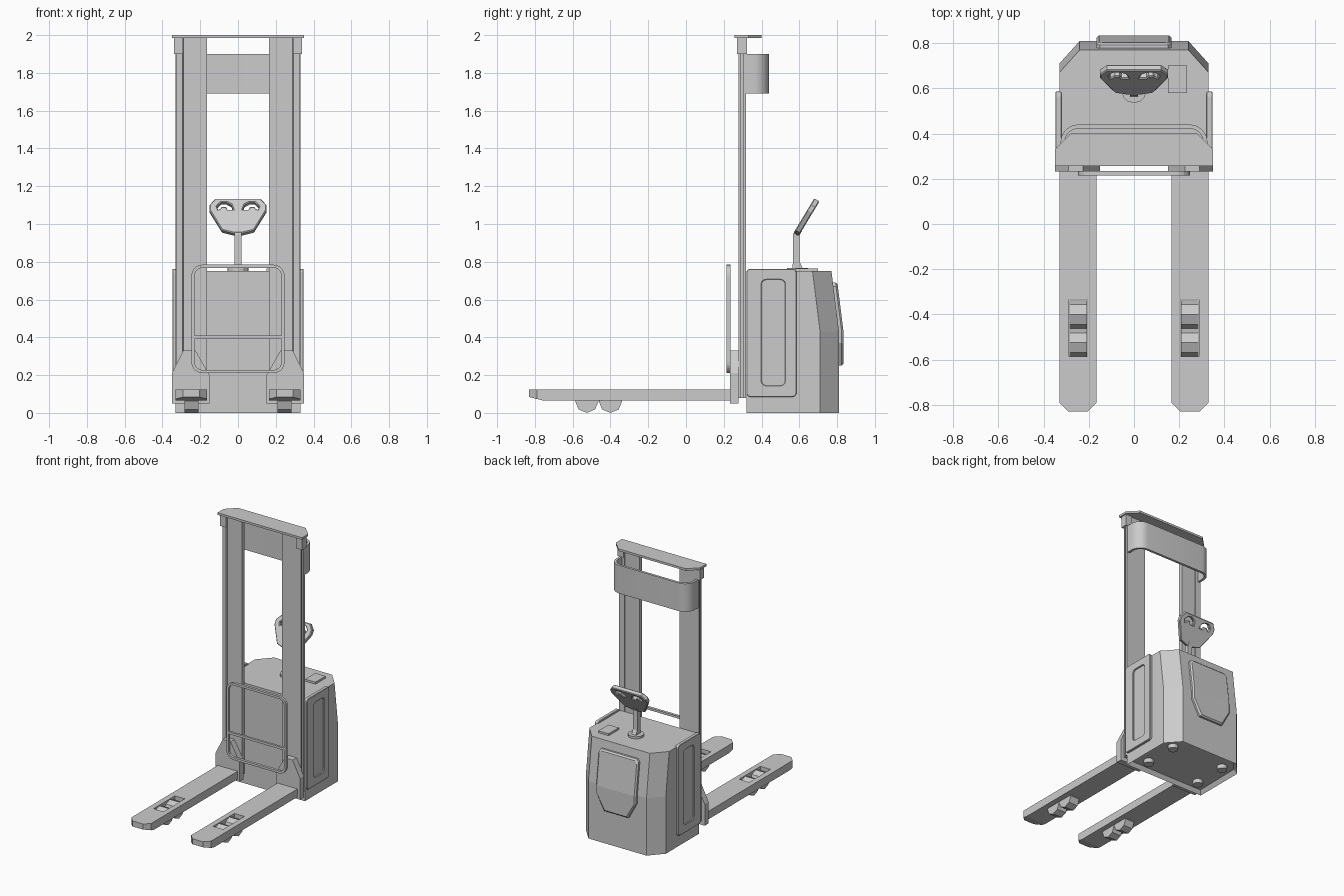
import bpy, bmesh, math
from mathutils import Matrix, Vector

if "Cube" in bpy.data.objects:
    bpy.data.objects.remove(bpy.data.objects["Cube"])

PLANES = {
    "top": Matrix.Identity(3),                                # (x, y), extruded along z
    "front": Matrix(((1, 0, 0), (0, 0, -1), (0, 1, 0))),      # (x, z), extruded along y
    "side": Matrix(((0, 0, 1), (1, 0, 0), (0, 1, 0))),        # (y, z), extruded along x
}
AXIS = {"top": (0, 0, 1), "front": (0, 1, 0), "side": (1, 0, 0)}


def plate(name, loops, lo, hi, plane="top", bevel=0.0):
    """Extrude outlines (first outer, then holes) between lo and hi."""
    cu = bpy.data.curves.new(name, "CURVE")
    cu.dimensions, cu.fill_mode = "2D", "BOTH"
    cu.extrude = abs(hi - lo) / 2 - bevel
    cu.bevel_depth, cu.bevel_resolution, cu.offset = bevel, 0, -bevel
    for loop in loops:
        sp = cu.splines.new("POLY")
        sp.points.add(len(loop) - 1)
        for p, (a, b) in zip(sp.points, loop):
            p.co = (a, b, 0, 1)
        sp.use_cyclic_u, sp.use_smooth = True, False
    ob = bpy.data.objects.new(name, cu)
    bpy.context.collection.objects.link(ob)
    bpy.ops.object.select_all(action="DESELECT")
    ob.select_set(True)
    bpy.context.view_layer.objects.active = ob
    bpy.ops.object.convert(target="MESH")
    ob = bpy.context.view_layer.objects.active
    m = Matrix.Translation(Vector(AXIS[plane]) * (lo + hi) / 2) @ PLANES[plane].to_4x4()
    ob.data.transform(m)
    return ob


def from_bmesh(name, bm):
    bmesh.ops.recalc_face_normals(bm, faces=bm.faces)
    me = bpy.data.meshes.new(name)
    bm.to_mesh(me)
    bm.free()
    ob = bpy.data.objects.new(name, me)
    bpy.context.collection.objects.link(ob)
    return ob


def rect(a0, a1, b0, b1):
    return [(a0, b0), (a1, b0), (a1, b1), (a0, b1)]


def box(name, x, y, z):
    return plate(name, [rect(*x, *y)], *z)


def rounded(a0, a1, b0, b1, r, n=5):
    pts = []
    corners = [(a1 - r, b1 - r), (a0 + r, b1 - r), (a0 + r, b0 + r), (a1 - r, b0 + r)]
    for k, (ca, cb) in enumerate(corners):
        for i in range(n + 1):
            t = math.pi / 2 * (k + i / n)
            pts.append((ca + r * math.cos(t), cb + r * math.sin(t)))
    return pts


def cylinder(name, r, depth, loc, sides, axis="Z"):
    bm = bmesh.new()
    rot = Matrix.Rotation(math.pi / 2, 4, "Y") if axis == "X" else Matrix.Identity(4)
    bmesh.ops.create_cone(bm, cap_ends=True, segments=sides, radius1=r, radius2=r,
                          depth=depth, matrix=Matrix.Translation(loc) @ rot)
    return from_bmesh(name, bm)


def mirror_loop(half):
    return half + [(-a, b) for a, b in reversed(half)]


# Main housing: three stacked outlines with chamfered rear corners
bm = bmesh.new()
rings = []
for z, back in ((0, 0.81), (0.43, 0.81), (0.75, 0.77)):
    outline = mirror_loop([(0.33, 0.32), (0.33, back - 0.10), (0.24, back)])
    rings.append([bm.verts.new((x, y, z)) for x, y in outline])
for lo, hi in zip(rings, rings[1:]):
    for i in range(6):
        j = (i + 1) % 6
        bm.faces.new((lo[i], lo[j], hi[j], hi[i]))
bottom = bm.faces.new(rings[0])
bm.faces.new(rings[-1])
bmesh.ops.recalc_face_normals(bm, faces=bm.faces)
inset = bmesh.ops.inset_region(bm, faces=[bottom], thickness=0.025)
for v in bottom.verts:
    v.co.z = 0.03
from_bmesh("housing", bm)

# Drive and support wheels under the housing
for x in (-0.22, 0.22):
    for y in (0.42, 0.68):
        cylinder("base_wheel", 0.035, 0.04, (x, y, 0.02), 16)

# Raised rear cover following the bent back of the housing
bm = bmesh.new()


def back_y(z):
    return 0.81 - max(0, z - 0.43) * 0.125


layers = []
for grow, out in ((0.0, -0.005), (0.0, 0.014), (-0.01, 0.024)):
    half = [(0.15 + grow, 0.69 + grow), (0.165 + grow, 0.67 + grow), (0.165 + grow, 0.43),
            (0.165 + grow, 0.37), (0.10 + grow, 0.25 - grow)]
    layers.append([bm.verts.new((x, back_y(z) + out, z)) for x, z in mirror_loop(half)])
for lo, hi in zip(layers, layers[1:]):
    for i in range(10):
        j = (i + 1) % 10
        bm.faces.new((lo[i], lo[j], hi[j], hi[i]))
top = layers[-1]
bm.faces.new(top[0:3] + top[7:10])
bm.faces.new(top[2:8])
from_bmesh("rear_cover", bm)

# Control display on the deck
box("display", (0.15, 0.235), (0.58, 0.70), (0.745, 0.765))

# Steering tiller: base disc, post and tilted handle with two grip openings
cylinder("tiller_base", 0.055, 0.02, (0, 0.59, 0.756), 12)
plate("tiller_post", [[(0.565, 0.76), (0.62, 0.76), (0.602, 0.80), (0.60, 0.94),
                       (0.615, 0.965), (0.585, 0.975), (0.566, 0.945)]],
      -0.018, 0.018, "side")
grip = [(0.025, 0.145), (0.035, 0.175), (0.06, 0.19), (0.09, 0.19), (0.112, 0.165),
        (0.105, 0.145), (0.095, 0.15), (0.085, 0.163), (0.065, 0.163), (0.055, 0.145)]
head = mirror_loop([(0.025, 0.0), (0.085, 0.018), (0.15, 0.14), (0.15, 0.175), (0.12, 0.213)])
handle = plate("tiller_handle", [head, grip, [(-a, b) for a, b in grip]],
               -0.016, 0.016, "front", bevel=0.005)
handle.data.transform(Matrix.Translation((0, 0.583, 0.945)) @ Matrix.Rotation(-math.radians(31), 4, "X"))

# Mast head plate
plate("mast_top_plate", [mirror_loop([(0.35, 0.257), (0.35, 0.33), (0.28, 0.40)])], 1.984, 2.0)

# Curved guard band behind the mast
n, r = 8, 0.08


def arc(x, y, rad):
    return [(x - r + rad * math.cos(math.pi / 2 * i / n), y - r + rad * math.sin(math.pi / 2 * i / n))
            for i in range(n + 1)]


outer = mirror_loop([(0.325, 0.31)] + arc(0.325, 0.44, r))
inner = mirror_loop([(0.307, 0.31)] + arc(0.325, 0.44, r - 0.018))
band = plate("guard_band", [outer + inner[::-1]], 1.69, 1.90)
bpy.ops.object.shade_smooth_by_angle(angle=math.radians(30))

# Load backrest frame and its crossbar
plate("backrest_frame", [rounded(-0.247, 0.247, 0.21, 0.785, 0.06),
                         rounded(-0.23, 0.23, 0.227, 0.768, 0.043)], 0.215, 0.235, "front")
box("backrest_crossbar", (-0.235, 0.235), (0.217, 0.233), (0.392, 0.41))

for s in (-1, 1):
    def sx(pts):
        return [(s * a, b) for a, b in pts]

    # Side panel with recessed field
    lo, hi = sorted((s * 0.32, s * 0.347))
    plate("side_panel", [rounded(0.32, 0.585, 0.085, 0.763, 0.02, 3),
                         rounded(0.40, 0.525, 0.145, 0.705, 0.025, 3)], lo, hi, "side", 0.003)
    lo, hi = sorted((s * 0.32, s * 0.337))
    plate("side_panel_field", [rect(0.395, 0.53, 0.14, 0.71)], lo, hi, "side")

    # Mast upright: flat inner panel and grooved outer rail
    plate("mast_panel", [sx(rect(0.165, 0.288, 0.285, 0.315))], 0.08, 1.985)
    plate("mast_rail", [sx([(0.285, 0.30), (0.295, 0.278), (0.325, 0.278), (0.325, 0.292),
                            (0.308, 0.292), (0.308, 0.304), (0.33, 0.304), (0.33, 0.318),
                            (0.285, 0.318)])], 0.08, 1.985)
    plate("mast_bracket", [sx(rect(0.29, 0.34, 0.27, 0.322))], 1.90, 1.985)

    # Fork carriage plate
    plate("fork_carriage", [sx([(0.15, 0.05), (0.35, 0.05), (0.35, 0.21), (0.29, 0.33),
                                (0.225, 0.33), (0.165, 0.225), (0.15, 0.20)])], 0.232, 0.278, "front")

    # Fork with roller slot and rising tip
    outline = [(0.165, 0.24), (0.33, 0.24), (0.33, -0.755), (0.33, -0.79), (0.29, -0.83),
               (0.205, -0.83), (0.165, -0.79), (0.165, -0.755)]
    fork = plate("fork", [sx(outline), sx(rect(0.205, 0.288, -0.587, -0.335))], 0.065, 0.125)
    for v in fork.data.vertices:
        if v.co.z < 0.09 and v.co.y < -0.755:
            v.co.z += (-0.755 - v.co.y) * 0.25

    # Load rollers
    for y in (-0.40, -0.525):
        cylinder("load_roller", 0.062, 0.076, (s * 0.2465, y, 0.062), 8, "X")
